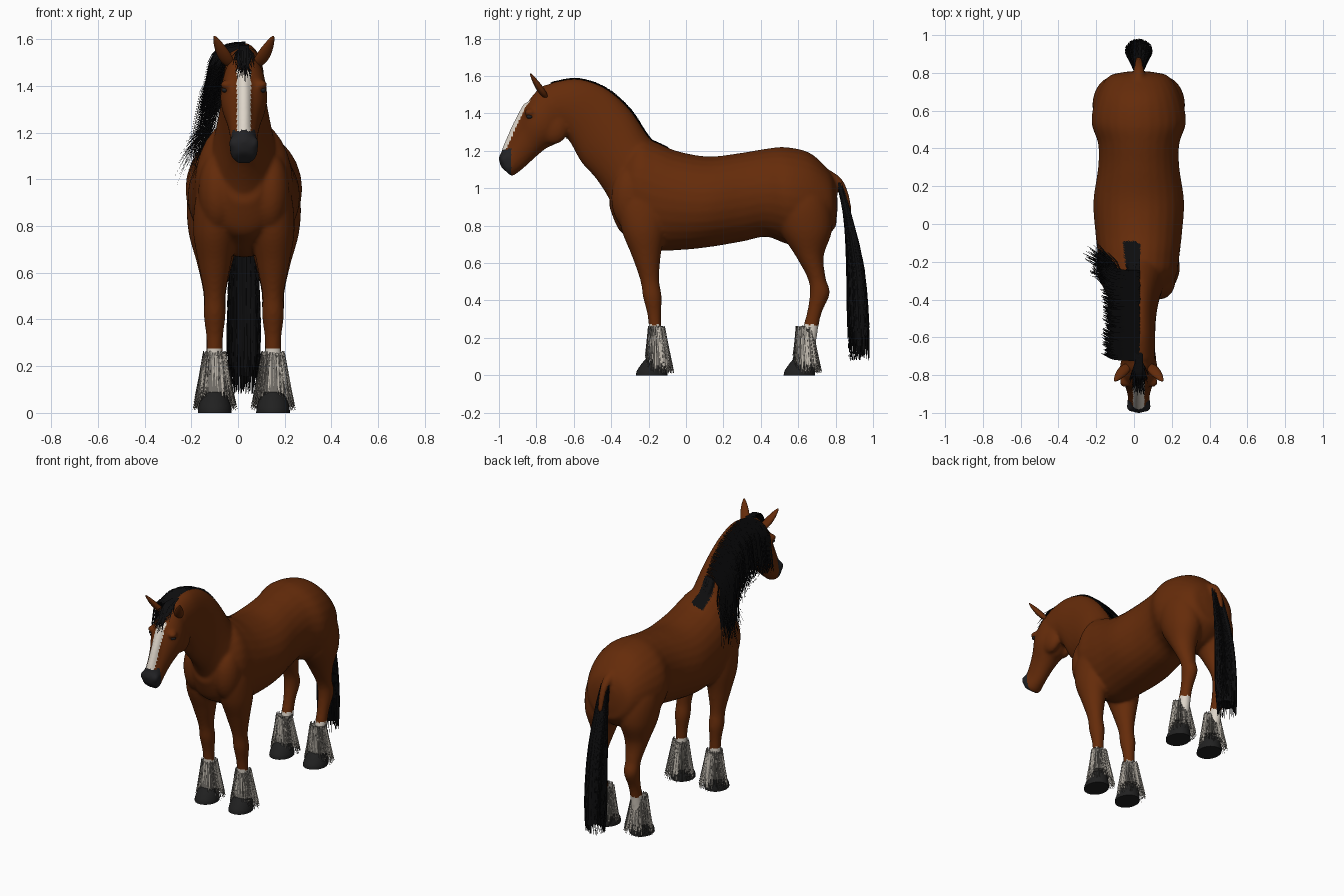
import bpy, bmesh, math, random
from mathutils import Vector
from mathutils.bvhtree import BVHTree

random.seed(4)
if "Cube" in bpy.data.objects:
    bpy.data.objects.remove(bpy.data.objects["Cube"])

MID = 0.025          # centre line of the animal
LEG = 0.125          # sideways distance of each leg from it
rnd = random.uniform


def material(name, r, g, b):
    m = bpy.data.materials.new(name)
    m.use_nodes = True
    m.diffuse_color = (r, g, b, 1)
    node = m.node_tree.nodes["Principled BSDF"]
    node.inputs["Base Color"].default_value = (r, g, b, 1)
    node.inputs["Roughness"].default_value = 0.8
    return m


BAY = material("bay_coat", 0.13, 0.0245, 0.003)
WHITE = material("white_marking", 0.72, 0.66, 0.58)
DARK = material("dark_muzzle", 0.016, 0.016, 0.018)
HORN = material("hoof_horn", 0.015, 0.015, 0.015)
BLACK = material("black_hair", 0.004, 0.004, 0.0045)
PALE = material("pale_feather", 0.5, 0.46, 0.4)
GREY = material("grey_feather", 0.17, 0.158, 0.14)


def section_at(secs, u):
    """Smoothly interpolated cross-section: front/top y z, back/bottom y z, half width."""
    last = len(secs) - 1
    i = min(int(u * last), last - 1)
    w = u * last - i
    near = [secs[max(0, min(last, i + k))] for k in (-1, 0, 1, 2)]
    return [0.5 * (2 * b + (c - a) * w + (2 * a - 5 * b + 4 * c - d) * w * w
                   + (3 * b - a - 3 * c + d) * w ** 3) for a, b, c, d in zip(*near)]


def ring_point(sec, angle, x):
    y1, z1, y2, z2, half = sec
    c = math.cos(angle)
    return Vector((x + half * math.sin(angle),
                   (y1 + y2) / 2 + c * (y1 - y2) / 2, (z1 + z2) / 2 + c * (z1 - z2) / 2))


def loft(bm, secs, x=MID, sides=28):
    steps = 6 * (len(secs) - 1)
    rings = []
    for k in range(steps + 1):
        sec = section_at(secs, k / steps)
        rings.append([bm.verts.new(ring_point(sec, math.tau * j / sides, x)) for j in range(sides)])
    for a, b in zip(rings, rings[1:]):
        for j in range(sides):
            n = (j + 1) % sides
            bm.faces.new((a[j], a[n], b[n], b[j]))
    bm.faces.new(rings[0])
    bm.faces.new(rings[-1])


def ball(bm, centre, size, taper=0.0, lean=(0, 0)):
    verts = bmesh.ops.create_uvsphere(bm, u_segments=20, v_segments=14, radius=1)["verts"]
    for v in verts:
        x, y, z = v.co
        k = 1 - taper * z
        v.co = Vector((x * size[0] * k + lean[0] * z, y * size[1] * k + lean[1] * z,
                       z * size[2])) + Vector(centre)


def finish(name, bm, *mats):
    bmesh.ops.recalc_face_normals(bm, faces=bm.faces)
    me = bpy.data.meshes.new(name)
    bm.to_mesh(me)
    bm.free()
    for p in me.polygons:
        p.use_smooth = True
    me.set_sharp_from_angle(angle=math.radians(50))
    for m in mats:
        me.materials.append(m)
    ob = bpy.data.objects.new(name, me)
    bpy.context.collection.objects.link(ob)
    return ob


def blade(bm, pts, side, width):
    """Flat hair lock that narrows to its tip."""
    rows = []
    for k, p in enumerate(pts):
        half = side * width * (0.5 - 0.4 * (k / (len(pts) - 1)) ** 2)
        rows.append((bm.verts.new(p - half), bm.verts.new(p + half)))
    for a, b in zip(rows, rows[1:]):
        bm.faces.new((a[0], a[1], b[1], b[0]))


def shell_hair(bm, secs, x, count, width, start, end, spread, open_front=0.0):
    """Locks that run along the surface of a lofted shape, shorter at an open front."""
    for _ in range(count):
        ang, u0, u1 = rnd(-math.pi, math.pi), rnd(*start), rnd(*end)
        if abs(ang) < open_front:
            u1 *= .62 + .38 * abs(ang) / open_front
        out, pts = rnd(0.9, spread), []
        for k in range(8):
            sec = section_at(secs, u0 + (u1 - u0) * k / 7)
            mid = ring_point(sec, math.pi / 2, x)
            mid.x = x
            pts.append(mid + (ring_point(sec, ang, x) - mid) * (1 + (out - 1) * k / 7))
        side = Vector((math.cos(ang), -math.sin(ang), 0)) + Vector((rnd(-.5, .5), rnd(-.5, .5), 0))
        blade(bm, pts, side.normalized(), width)


# Cross-sections of the body
torso = [(.808, .98, .81, .89, .03), (.798, 1.03, .805, .84, .09), (.76, 1.1, .79, .78, .165),
         (.66, 1.19, .68, .7, .225), (.53, 1.22, .55, .7, .25), (.42, 1.21, .43, .74, .215),
         (.3, 1.19, .3, .715, .215), (.12, 1.17, .12, .685, .24), (-.05, 1.2, -.03, .67, .23),
         (-.17, 1.25, -.17, .67, .215), (-.25, 1.27, -.29, .73, .2), (-.33, 1.2, -.36, .78, .15),
         (-.39, 1.08, -.41, .9, .08)]
neck = [(-.12, 1.2, -.38, .85, .17), (-.2, 1.275, -.41, .94, .14), (-.3, 1.42, -.48, 1.05, .11),
        (-.43, 1.535, -.56, 1.14, .092), (-.58, 1.585, -.63, 1.26, .087), (-.72, 1.565, -.7, 1.3, .085)]
head = [(-.66, 1.56, -.63, 1.34, .06), (-.76, 1.55, -.65, 1.285, .085), (-.825, 1.49, -.7, 1.235, .1),
        (-.868, 1.42, -.745, 1.215, .095), (-.905, 1.33, -.8, 1.17, .072), (-.96, 1.23, -.86, 1.115, .058),
        (-1.0, 1.17, -.91, 1.075, .06), (-.99, 1.115, -.935, 1.065, .045)]
nose_ridge = [(-.865, 1.46, -.8, 1.43, .03), (-.928, 1.34, -.85, 1.3, .034), (-.985, 1.21, -.9, 1.18, .034)]
dock = [(.72, 1.12, .72, 1.05, .03), (.79, 1.085, .78, 1.02, .03), (.84, 1.04, .81, 1.01, .026),
        (.872, .96, .84, .95, .023), (.888, .87, .86, .87, .016)]


def leg_sections(rows):
    return [(front, z, back, z, half) for z, front, back, half in rows]


front_leg = leg_sections([(1.04, -.29, -.16, .04), (.93, -.36, -.1, .08), (.78, -.345, -.11, .092),
                          (.64, -.29, -.135, .07), (.51, -.245, -.143, .046), (.42, -.23, -.13, .047),
                          (.32, -.206, -.133, .036), (.2, -.195, -.13, .036), (.06, -.19, -.12, .04)])
hind_leg = leg_sections([(1.07, .55, .68, .06), (.93, .48, .765, .115), (.78, .5, .782, .113),
                         (.64, .585, .737, .076), (.52, .65, .747, .05), (.44, .662, .769, .047),
                         (.34, .648, .728, .037), (.25, .625, .707, .036), (.06, .6, .68, .04)])

# Body: parts fused into one skin
bm = bmesh.new()
for part in (torso, neck, head, nose_ridge, dock):
    loft(bm, part)
for s in (-1, 1):
    loft(bm, front_leg, MID + s * LEG)
    loft(bm, hind_leg, MID + s * LEG)
    ball(bm, (MID + s * .072, -.835, 1.405), (.03, .03, .022))    # brow
    ball(bm, (MID + s * .045, -.968, 1.155), (.02, .025, .028))   # nostril
    ball(bm, (MID + s * .05, -.71, 1.32), (.042, .08, .085))      # cheek
    ball(bm, (MID + s * .11, -.3, .95), (.085, .1, .17))          # breast
body = finish("body", bm, BAY, WHITE, DARK)
fuse = body.modifiers.new("fuse", 'REMESH')
fuse.mode = 'VOXEL'
fuse.voxel_size = 0.01
soften = body.modifiers.new("soften", 'SMOOTH')
soften.factor, soften.iterations = 0.5, 7
bpy.context.view_layer.update()
graph = bpy.context.evaluated_depsgraph_get()
skin = bpy.data.meshes.new_from_object(body.evaluated_get(graph))
body.modifiers.clear()
body.data = skin
skin.materials.clear()
for m in (BAY, WHITE, DARK):
    skin.materials.append(m)
for p in skin.polygons:
    c = p.center
    p.use_smooth = True
    muzzle = c.y < -.932 and c.z < 1.21
    face_depth = c.y + .885 + (1.43 - c.z) * .443
    blaze = abs(c.x - MID) < .03 and 1.2 < c.z < 1.47 and face_depth < .045
    sock = c.z < .27
    p.material_index = 2 if muzzle else 1 if blaze or sock else 0
surface = BVHTree.FromPolygons([v.co for v in skin.vertices], [tuple(p.vertices) for p in skin.polygons])

# Ears and eyes
for s, label in ((-1, "right"), (1, "left")):
    bm = bmesh.new()
    ball(bm, (MID + s * .092, -.79, 1.548), (.029, .021, .067), .4, (s * .034, -.042))
    finish(label + "_ear", bm, BAY)
    bm = bmesh.new()
    ball(bm, (MID + s * .081, -.836, 1.383), (.014, .018, .011))
    finish(label + "_eye", bm, DARK)

# Hooves and leg feathers
for s, label in ((-1, "right"), (1, "left")):
    for y, end in ((-.19, "front_"), (.6, "hind_")):
        x = MID + s * LEG
        bm = bmesh.new()
        loft(bm, [(y - .078, 0, y + .09, 0, .072), (y - .072, .025, y + .09, .025, .07),
                  (y - .045, .065, y + .085, .065, .058), (y - .015, .1, y + .08, .1, .035)], x)
        finish(end + label + "_hoof", bm, HORN)
        feather = [(y - .012, .265, y + .075, .265, .048), (y - .022, .13, y + .1, .13, .07),
                   (y - .035, .01, y + .122, .01, .09)]
        bm = bmesh.new()
        loft(bm, [section_at(feather, u) for u in (.1, .35, .65)], x)
        finish(end + label + "_feather_core", bm, GREY)
        bm = bmesh.new()
        shell_hair(bm, feather, x, 420, .006, (0, .4), (.75, 1), 1.1, 1.1)
        locks = finish(end + label + "_feather", bm, PALE, GREY)
        for i, p in enumerate(locks.data.polygons):
            p.material_index = (i // 7) % 2

# Tail
tail = [(.8, 1.05, .825, 1.06, .025), (.842, .86, .88, .87, .045), (.86, .6, .945, .6, .06),
        (.868, .32, .97, .32, .064), (.88, .08, .972, .08, .055)]
bm = bmesh.new()
loft(bm, [section_at(tail, u) for u in (.12, .3, .5, .7, .9)])
finish("tail_core", bm, BLACK)
bm = bmesh.new()
shell_hair(bm, tail, MID, 650, .007, (.04, .5), (.8, 1), 1.2)
finish("tail", bm, BLACK)


def grow(bm, p, first, then, length, flare, side, width):
    """Lock that falls along the skin and lifts away towards its tip."""
    pts, steps = [], 10
    for k in range(steps + 1):
        f = k / steps
        loc, normal, _, _ = surface.find_nearest(p)
        lift = .005 + flare * f * f
        if (p - loc).dot(normal) < lift:
            p = loc + normal * lift
        pts.append(p.copy())
        p = p + first.lerp(then, min(1, f * 2.5)).normalized() * length / steps
    blade(bm, pts, side, width)


# Mane falls to one side, with a long lock over the shoulder
bm = bmesh.new()
for _ in range(1900):
    top = section_at(neck, rnd(0, 1))
    y = top[0]
    long, short = -.37 < y < -.25, y >= -.25
    length = .47 if long else .07 if short else .36
    drift = rnd(.2, .5) if long else .1
    flare = 0 if short else rnd(0, 1) ** 4 * .08
    grow(bm, Vector((MID + rnd(-.04, .008), y, top[1])), Vector((-1, 0, -.2)),
         Vector((-.2, drift, -1)), length * rnd(.7, 1.08), flare, Vector((0, .8, -.5 if short else .4)), .011)
finish("mane", bm, BLACK)

# Forelock
bm = bmesh.new()
for _ in range(130):
    grow(bm, Vector((MID + rnd(-.018, .018), rnd(-.77, -.68), 1.575)), Vector((0, -1, -.2)),
         Vector((0, -.5, -1)), rnd(.14, .22), rnd(0, .035), Vector((1, 0, 0)), .009)
finish("forelock", bm, BLACK)
